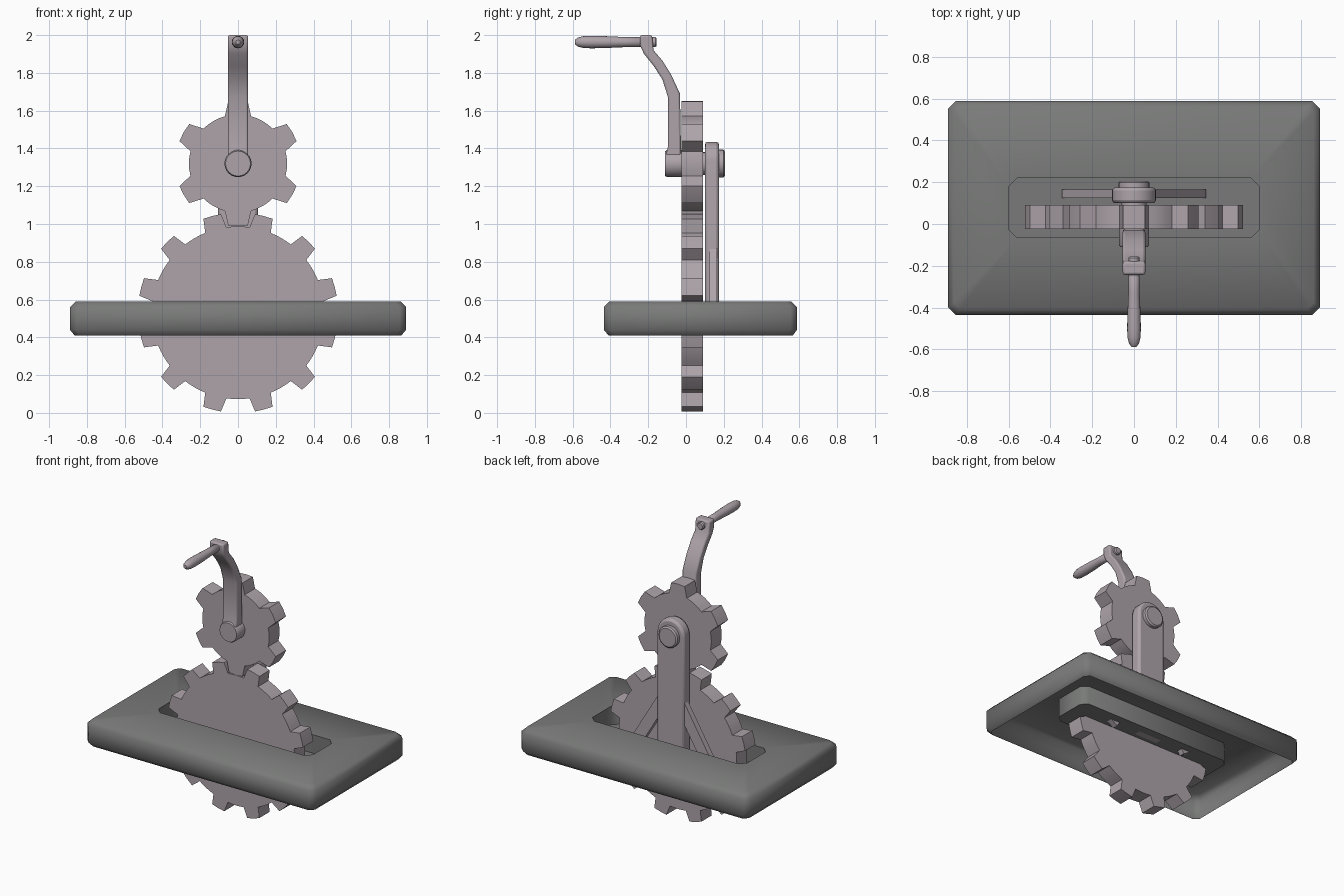
import bpy, bmesh
from math import sin, cos, pi, radians
from mathutils import Matrix

if "Cube" in bpy.data.objects:
    bpy.data.objects.remove(bpy.data.objects["Cube"])


def material(name, rgb):
    m = bpy.data.materials.new(name)
    m.diffuse_color = (*rgb, 1)
    m.use_nodes = True
    m.node_tree.nodes["Principled BSDF"].inputs["Base Color"].default_value = m.diffuse_color
    return m


METAL = material("warm_metal", (0.42, 0.37, 0.40))
STONE = material("dark_base", (0.19, 0.195, 0.19))


def finish(name, bm, mat, bevel=0, smooth=35):
    bmesh.ops.recalc_face_normals(bm, faces=bm.faces)
    me = bpy.data.meshes.new(name)
    bm.to_mesh(me)
    bm.free()
    ob = bpy.data.objects.new(name, me)
    bpy.context.collection.objects.link(ob)
    me.materials.append(mat)
    if bevel:
        mod = ob.modifiers.new("Bevel", 'BEVEL')
        mod.width = bevel
        mod.segments = 2
        mod.limit_method = 'ANGLE'
        mod.angle_limit = radians(40)
    bpy.ops.object.select_all(action='DESELECT')
    ob.select_set(True)
    bpy.context.view_layer.objects.active = ob
    bpy.ops.object.shade_smooth_by_angle(angle=radians(smooth))
    return ob


def loft(name, rings, mat, cap_start=True, cap_end=True, **kw):
    """Join rings of equal point count into one skin."""
    bm = bmesh.new()
    vs = [[bm.verts.new(p) for p in r] for r in rings]
    n = len(vs[0])
    for a, b in zip(vs, vs[1:]):
        for i in range(n):
            j = (i + 1) % n
            bm.faces.new((a[i], a[j], b[j], b[i]))
    if cap_start:
        bm.faces.new(vs[0])
    if cap_end:
        bm.faces.new(vs[-1])
    return finish(name, bm, mat, **kw)


def prism_y(name, xz, y0, y1, **kw):
    return loft(name, [[(x, y, z) for x, z in xz] for y in (y0, y1)], METAL, **kw)


def lathe_y(name, z, profile, n=24, **kw):
    rings = [[(r * cos(2 * pi * i / n), y, z + r * sin(2 * pi * i / n))
              for i in range(n)] for y, r in profile]
    return loft(name, rings, METAL, **kw)


def gear(name, z, teeth, root, tip, root_half, tip_half, start):
    pts = []
    step = 360 / teeth
    for k in range(teeth):
        c = start + k * step
        gap = step - 2 * root_half
        outline = [(c - root_half, root), (c - tip_half, tip), (c, tip), (c + tip_half, tip)]
        outline += [(c + root_half + gap * t / 4, root) for t in range(4)]
        pts += [(r * cos(radians(a)), z + r * sin(radians(a))) for a, r in outline]
    return prism_y(name, pts, -0.025, 0.09, smooth=20)


def octagon(hx, y0, y1, c, z):
    """Rectangle with clipped corners."""
    return [(hx - c, y0, z), (hx, y0 + c, z), (hx, y1 - c, z), (hx - c, y1, z),
            (c - hx, y1, z), (-hx, y1 - c, z), (-hx, y0 + c, z), (c - hx, y0, z)]


# Base shell, open underneath, with a floored slot
loft("base", [
    octagon(0.865, -0.41, 0.565, 0.03, 0.41),
    octagon(0.89, -0.435, 0.588, 0.035, 0.44),
    octagon(0.89, -0.435, 0.588, 0.035, 0.56),
    octagon(0.86, -0.405, 0.558, 0.03, 0.59),
    octagon(0.60, -0.065, 0.22, 0.04, 0.59),
    octagon(0.60, -0.065, 0.22, 0.04, 0.46)], STONE, cap_start=False, smooth=50)

# Gears
gear("large_gear", 0.53, 12, 0.457, 0.53, 7.3, 5.2, 15)
gear("small_gear", 1.32, 6, 0.26, 0.332, 15.5, 9, 30)

# Support post with rounded top
post = [(-0.105, 0.46), (0.105, 0.46)]
post += [(0.105 * cos(pi * i / 16), 1.33 + 0.105 * sin(pi * i / 16)) for i in range(17)]
prism_y("support_post", post, 0.10, 0.175, bevel=0.015)

# Diagonal braces piercing the slot floor
for side, label in ((1, "right"), (-1, "left")):
    bm = bmesh.new()
    t = radians(31)
    place = (Matrix.Translation((side * (0.31 - 0.27 * sin(t)), 0.145, 0.45 + 0.27 * cos(t)))
             @ Matrix.Rotation(-side * t, 4, 'Y'))
    bmesh.ops.create_cube(bm, size=1, matrix=place @ Matrix.Diagonal((0.08, 0.04, 0.54, 1)))
    finish("brace_" + label, bm, METAL)

# Axle and crank hub
lathe_y("axle", 1.32, [(-0.03, 0.06), (0.175, 0.06), (0.175, 0.074), (0.198, 0.074), (0.206, 0.064)])
lathe_y("crank_hub", 1.32, [(-0.02, 0.072), (-0.10, 0.072), (-0.11, 0.066)])

# Crank arm, side profile swept across x with a slight taper in depth
arm = [(-0.108, 1.32), (-0.108, 1.36), (-0.095, 1.41), (-0.095, 1.67), (-0.125, 1.765), (-0.17, 1.835),
       (-0.222, 1.90), (-0.243, 1.945), (-0.243, 2.0), (-0.18, 2.0), (-0.172, 1.92), (-0.125, 1.865),
       (-0.078, 1.79), (-0.032, 1.69), (-0.025, 1.32)]
loft("crank_arm", [[(x, y, z) for y, z in arm] for x in (-0.054, 0.054)], METAL, bevel=0.01, smooth=45)

# Handle pin and grip
lathe_y("handle_pin", 1.963, [(-0.155, 0.02), (-0.162, 0.026), (-0.26, 0.026)], n=16)
lathe_y("handle_grip", 1.963, [(-0.245, 0.02), (-0.252, 0.027), (-0.33, 0.027), (-0.42, 0.031), (-0.50, 0.033),
                               (-0.545, 0.031), (-0.572, 0.024), (-0.588, 0.012)], n=16, smooth=50)
